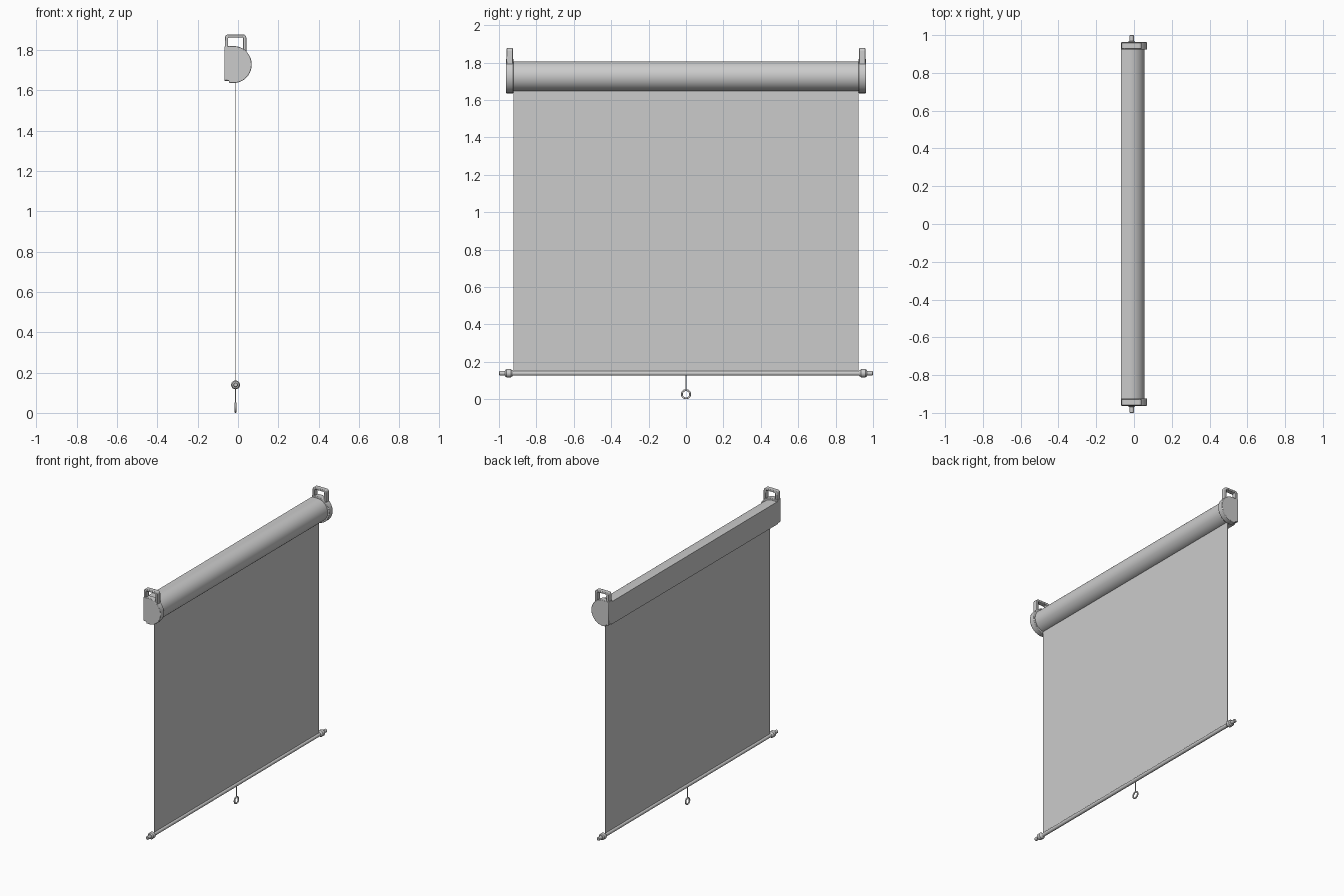
import bpy, bmesh, math
from math import cos, sin, radians

if "Cube" in bpy.data.objects:
    bpy.data.objects.remove(bpy.data.objects["Cube"])

SHEET_X = -0.012
BACK = -0.068
CX, CZ = -0.024, 1.728


def arc(cx, cz, r, a0, a1, n):
    return [(cx + r * cos(radians(a0 + (a1 - a0) * i / n)),
             cz + r * sin(radians(a0 + (a1 - a0) * i / n))) for i in range(n + 1)]


def finish(name, bm, bevel=0, smooth=True):
    bmesh.ops.recalc_face_normals(bm, faces=bm.faces)
    me = bpy.data.meshes.new(name)
    bm.to_mesh(me)
    bm.free()
    ob = bpy.data.objects.new(name, me)
    bpy.context.collection.objects.link(ob)
    if bevel:
        m = ob.modifiers.new("edge_bevel", 'BEVEL')
        m.width = bevel
        m.segments = 2
        m.limit_method = 'ANGLE'
        m.angle_limit = radians(50)
    if smooth:
        bpy.ops.object.select_all(action='DESELECT')
        ob.select_set(True)
        bpy.context.view_layer.objects.active = ob
        bpy.ops.object.shade_smooth_by_angle(angle=radians(35))
    return ob


def prism(name, pts, y0, y1, bevel=0):
    """Extrude an x/z outline along y."""
    bm = bmesh.new()
    f = bm.faces.new([bm.verts.new((x, y0, z)) for x, z in pts])
    ext = bmesh.ops.extrude_face_region(bm, geom=[f])
    vs = [v for v in ext["geom"] if isinstance(v, bmesh.types.BMVert)]
    bmesh.ops.translate(bm, verts=vs, vec=(0, y1 - y0, 0))
    return finish(name, bm, bevel)


def lathe(name, prof, z, n=32):
    """Spin (radius, y) points around the y axis through SHEET_X, z."""
    bm = bmesh.new()
    rings = [[bm.verts.new((SHEET_X + r * cos(2 * math.pi * i / n), y,
                            z + r * sin(2 * math.pi * i / n))) for i in range(n)]
             for r, y in prof]
    for a, b in zip(rings, rings[1:]):
        for i in range(n):
            j = (i + 1) % n
            bm.faces.new((a[i], a[j], b[j], b[i]))
    bm.faces.new(rings[0])
    bm.faces.new(rings[-1])
    return finish(name, bm)


# Housing: flat back and top, round front
housing = arc(CX, 1.727, 0.08, 90, -90, 40) + [(BACK, 1.647), (BACK, 1.807)]
prism("housing", housing, -0.93, 0.93)

# End cap outline: round front, flat back, small step underneath
cap = arc(CX, CZ, 0.092, 96, -103, 48) + [(-0.046, 1.649), (BACK + 0.005, 1.649),
                                          (BACK, 1.654), (BACK, 1.818)]

# Hanging loop outline: rounded outside, squarer inside
L, R, TOP = -0.065, 0.041, 1.877
loop = ([(L, 1.76)] + arc(L + 0.016, TOP - 0.016, 0.016, 180, 90, 8)
        + arc(R - 0.016, TOP - 0.016, 0.016, 90, 0, 8)
        + [(R, 1.76), (R - 0.016, 1.76)]
        + arc(R - 0.021, TOP - 0.019, 0.005, 0, 90, 4)
        + arc(L + 0.021, TOP - 0.019, 0.005, 90, 180, 4) + [(L + 0.016, 1.76)])

# Rod end: chamfered collar and protruding tip
rod_end = [(0.014, 0.925), (0.017, 0.93), (0.022, 0.936), (0.022, 0.96),
           (0.017, 0.967), (0.012, 0.968), (0.012, 0.997), (0.009, 1.0)]

for side, s in (("left", -1), ("right", 1)):
    prism("end_cap_" + side, cap, s * 0.923, s * 0.963, 0.003)
    prism("hanging_loop_" + side, loop, s * 0.926, s * 0.96, 0.003)
    lathe("rod_collar_" + side, [(r, s * y) for r, y in rod_end], 0.139)

# Bottom rod
lathe("bottom_rod", [(0.013, -0.93), (0.013, 0.93)], 0.139)

# Projection sheet
t = 0.0015
prism("screen_sheet", [(SHEET_X - t, 0.14), (SHEET_X + t, 0.14),
                       (SHEET_X + t, 1.66), (SHEET_X - t, 1.66)], -0.923, 0.923)

# Pull cord and ring
bpy.ops.mesh.primitive_cylinder_add(vertices=16, radius=0.003, depth=0.085,
                                    location=(SHEET_X, 0, 0.0925))
bpy.context.object.name = "pull_cord"
bpy.ops.object.shade_smooth_by_angle(angle=radians(35))
bpy.ops.mesh.primitive_torus_add(major_radius=0.022, minor_radius=0.005,
                                 major_segments=40, minor_segments=12,
                                 location=(SHEET_X, 0, 0.027),
                                 rotation=(0, math.pi / 2, 0))
bpy.context.object.name = "pull_ring"
bpy.ops.object.shade_smooth_by_angle(angle=radians(60))
